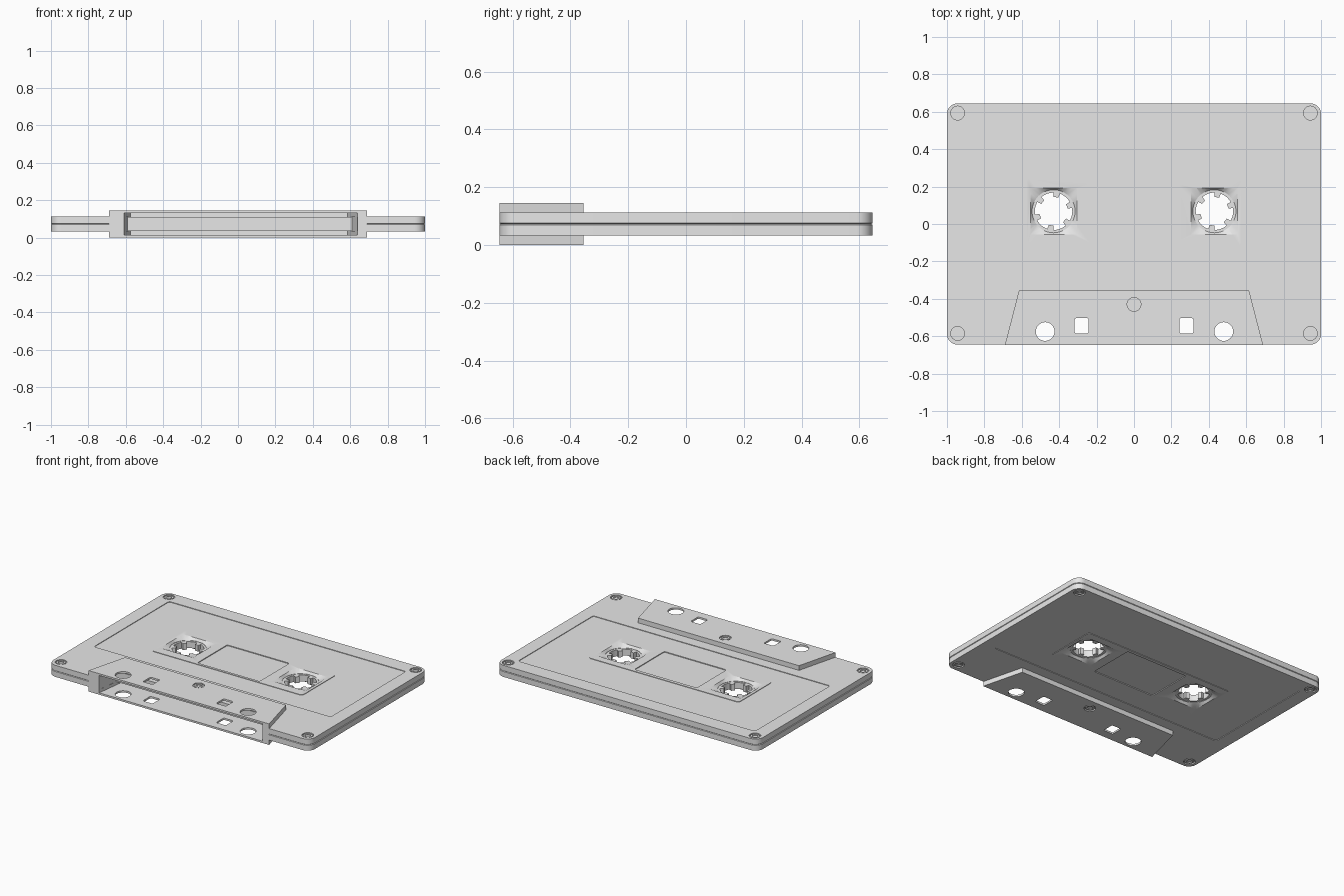
import bpy, bmesh, math
from math import cos, sin, pi, radians

if "Cube" in bpy.data.objects:
    bpy.data.objects.remove(bpy.data.objects["Cube"])

MID = 0.0725          # height of the seam plane; everything is mirrored about it
TOP = 0.04            # shell face above the seam
PAD = 0.0725          # raised head section face above the seam

grey = bpy.data.materials.new("light grey plastic")
grey.diffuse_color = (0.8, 0.8, 0.8, 1)
grey.use_nodes = True
grey.node_tree.nodes["Principled BSDF"].inputs["Base Color"].default_value = grey.diffuse_color
parts, cutters = [], []


def loft(name, rings, closed=False):
    """Skin a stack of equal-count outlines [(points, z), ...]; cap the ends unless closed."""
    bm = bmesh.new()
    rows = [[bm.verts.new((x, y, z)) for x, y in pts] for pts, z in rings]
    n = len(rows[0])
    pairs = list(zip(rows, rows[1:]))
    if closed:
        pairs.append((rows[-1], rows[0]))
    else:
        bm.faces.new(rows[0])
        bm.faces.new(rows[-1])
    for a, b in pairs:
        for i in range(n):
            j = (i + 1) % n
            bm.faces.new((a[i], a[j], b[j], b[i]))
    bmesh.ops.recalc_face_normals(bm, faces=bm.faces)
    me = bpy.data.meshes.new(name)
    bm.to_mesh(me)
    bm.free()
    me.materials.append(grey)
    ob = bpy.data.objects.new(name, me)
    ob.location.z = MID
    bpy.context.collection.objects.link(ob)
    return ob


def circle(cx, cy, r, n=48):
    return [(cx + r * cos(2 * pi * i / n), cy + r * sin(2 * pi * i / n)) for i in range(n)]


def square(cx, cy, h, n=48):
    pts = []
    for i in range(n):
        c, s = cos(2 * pi * i / n), sin(2 * pi * i / n)
        k = h / max(abs(c), abs(s))
        pts.append((cx + k * c, cy + k * s))
    return pts


def hexagon(cx, cy, r, n=24):
    pts = []
    for i in range(n):
        a = 360 * i / n
        k = r * cos(radians(30)) / cos(radians(a % 60 - 30))
        pts.append((cx + k * cos(radians(a)), cy + k * sin(radians(a))))
    return pts


def rounded(x0, x1, y0, y1, r, seg=8):
    pts = []
    for q, (cx, cy) in enumerate([(x1 - r, y1 - r), (x0 + r, y1 - r), (x0 + r, y0 + r), (x1 - r, y0 + r)]):
        for i in range(seg + 1):
            a = pi / 2 * (q + i / seg)
            pts.append((cx + r * cos(a), cy + r * sin(a)))
    return pts


def boolean(target, tool, op='DIFFERENCE'):
    m = target.modifiers.new(tool.name, 'BOOLEAN')
    m.operation, m.object, m.solver = op, tool, 'EXACT'
    tool.hide_render = True
    cutters.append(tool)


def cut(pts, z0, z1):
    boolean(shell, loft("cutter", [(pts, z0), (pts, z1)]))


def mirror_z(ob):
    m = ob.modifiers.new("mirror", 'MIRROR')
    m.use_axis = (False, False, True)
    m.use_mirror_merge = False
    parts.append(ob)


# Half shell with a chamfered seam edge
inner = rounded(-0.995, 0.995, -0.64, 0.64, 0.052)
outer = rounded(-1, 1, -0.645, 0.645, 0.057)
shell = loft("cassette_shell", [(inner, -0.001), (outer, 0.003), (outer, TOP)])

# Label recess with the flush centre panel and its window recess
cut(rounded(-0.905, 0.905, -0.28, 0.54, 0.015), TOP - 0.004, 0.06)
panel = rounded(-0.575, 0.575, -0.12, 0.245, 0.02)
boolean(shell, loft("panel", [(panel, 0.02), (panel, TOP - 0.0005)]), 'UNION')
cut(rounded(-0.238, 0.238, -0.103, 0.222, 0.012), TOP - 0.006, 0.06)

# Raised trapezoid head section
trap = [(-0.69, -0.646), (0.69, -0.646), (0.615, -0.355), (-0.615, -0.355)]
boolean(shell, loft("head_section", [(trap, -0.0005), (trap, PAD)]), 'UNION')

# Front tape opening: shallow in the middle, deeper slots above and below
cut([(-0.615, -0.7), (0.65, -0.7), (0.61, -0.49), (-0.59, -0.49)], -0.02, 0.038)
cut([(-0.615, -0.7), (0.65, -0.7), (0.585, -0.38), (-0.575, -0.38)], 0.0365, 0.06)

# Capstan and locating holes through the head section
for x in (-0.475, 0.48):
    cut(circle(x, -0.575, 0.05), -0.03, 0.1)
for x in (-0.28, 0.28):
    cut(rounded(x - 0.037, x + 0.037, -0.586, -0.503, 0.01, 4), -0.03, 0.1)

# Reel wells (square funnel into round hole) and toothed hubs
for side, x in (("left", -0.43), ("right", 0.43)):
    y = 0.068
    ring, sq = circle(x, y, 0.115), square(x, y, 0.125)
    boolean(shell, loft("well_cutter", [(ring, -0.05), (ring, 0.024), (sq, TOP), (sq, 0.06)]))
    profile = []                                    # (angle, inner radius)
    for k in range(6):
        a = 20 + 60 * k
        profile += [(a - 8, 0.1), (a - 9.5, 0.077), (a + 9.5, 0.077), (a + 8, 0.1)]
        profile += [(a + d, 0.1) for d in (15, 22, 30, 38, 45)]
    bore = [(x + r * cos(radians(a)), y + r * sin(radians(a))) for a, r in profile]
    rim = [(x + 0.1165 * cos(radians(a)), y + 0.1165 * sin(radians(a))) for a, r in profile]
    hub = loft("reel_hub_" + side, [(rim, -0.022), (rim, 0.022), (bore, 0.022), (bore, -0.022)], True)
    parts.append(hub)

# Recessed screws with hexagonal sockets
spots = [(sx * 0.943, y, TOP) for sx in (-1, 1) for y in (-0.585, 0.593)] + [(0, -0.43, PAD)]
for i, (x, y, z) in enumerate(spots):
    cut(circle(x, y, 0.037, 24), z - 0.009, z + 0.02)
    head, socket = circle(x, y, 0.029, 24), hexagon(x, y, 0.02)
    mirror_z(loft(f"screw_{i + 1}", [(head, z - 0.011), (head, z - 0.002),
                                     (socket, z - 0.002), (socket, z - 0.008)]))

mirror_z(shell)

# Bake modifiers, shade, and drop the cutters
bpy.ops.object.select_all(action='DESELECT')
for ob in parts:
    ob.select_set(True)
bpy.context.view_layer.objects.active = shell
bpy.ops.object.convert(target='MESH')
bpy.ops.object.shade_smooth_by_angle(angle=radians(25))
for ob in cutters:
    bpy.data.objects.remove(ob, do_unlink=True)
